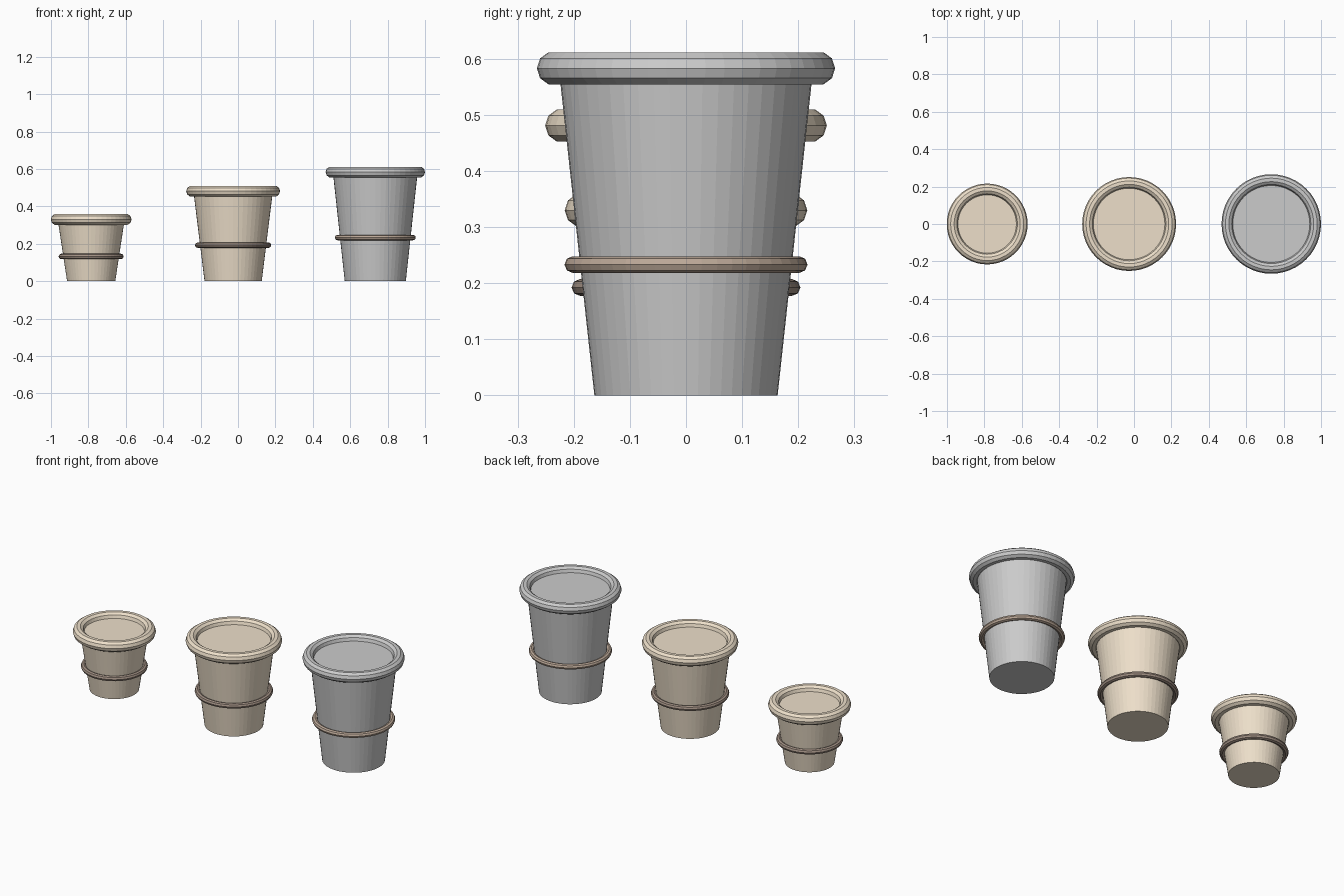
import bpy

if "Cube" in bpy.data.objects:
    bpy.data.objects.remove(bpy.data.objects["Cube"])


def make_material(name, rgb):
    m = bpy.data.materials.new(name)
    m.diffuse_color = (*rgb, 1)
    m.use_nodes = True
    m.node_tree.nodes["Principled BSDF"].inputs["Base Color"].default_value = m.diffuse_color
    return m


tan = make_material("tan_clay", (0.85, 0.74, 0.59))
dark_brown = make_material("dark_brown", (0.36, 0.28, 0.23))
brown = make_material("brown", (0.50, 0.39, 0.31))


def finish(name, mat):
    ob = bpy.context.object
    ob.name = name
    if mat:
        ob.data.materials.append(mat)


def ring(name, x, z, major, minor, sides, mat):
    bpy.ops.mesh.primitive_torus_add(location=(x, 0, z), major_radius=major,
                                     minor_radius=minor, major_segments=48,
                                     minor_segments=sides)
    finish(name, mat)


def pot(label, x, height, radius, body_mat, band_mat):
    # tapered body, closed at the top inside the rim
    bpy.ops.mesh.primitive_cone_add(vertices=48, radius1=radius * 0.72, radius2=radius,
                                    depth=height, location=(x, 0, height / 2))
    finish(label + "_pot_body", body_mat)
    # rolled rim
    ring(label + "_pot_rim", x, height, radius * 1.04, 0.03, 10, body_mat)
    # decorative band
    ring(label + "_pot_band", x, height * 0.4, radius * 0.89, 0.0148, 8, band_mat)


pot("small", -0.785, 0.33, 0.179, tan, dark_brown)
pot("medium", -0.026, 0.481, 0.2125, tan, dark_brown)
pot("large", 0.734, 0.583, 0.2268, None, brown)
